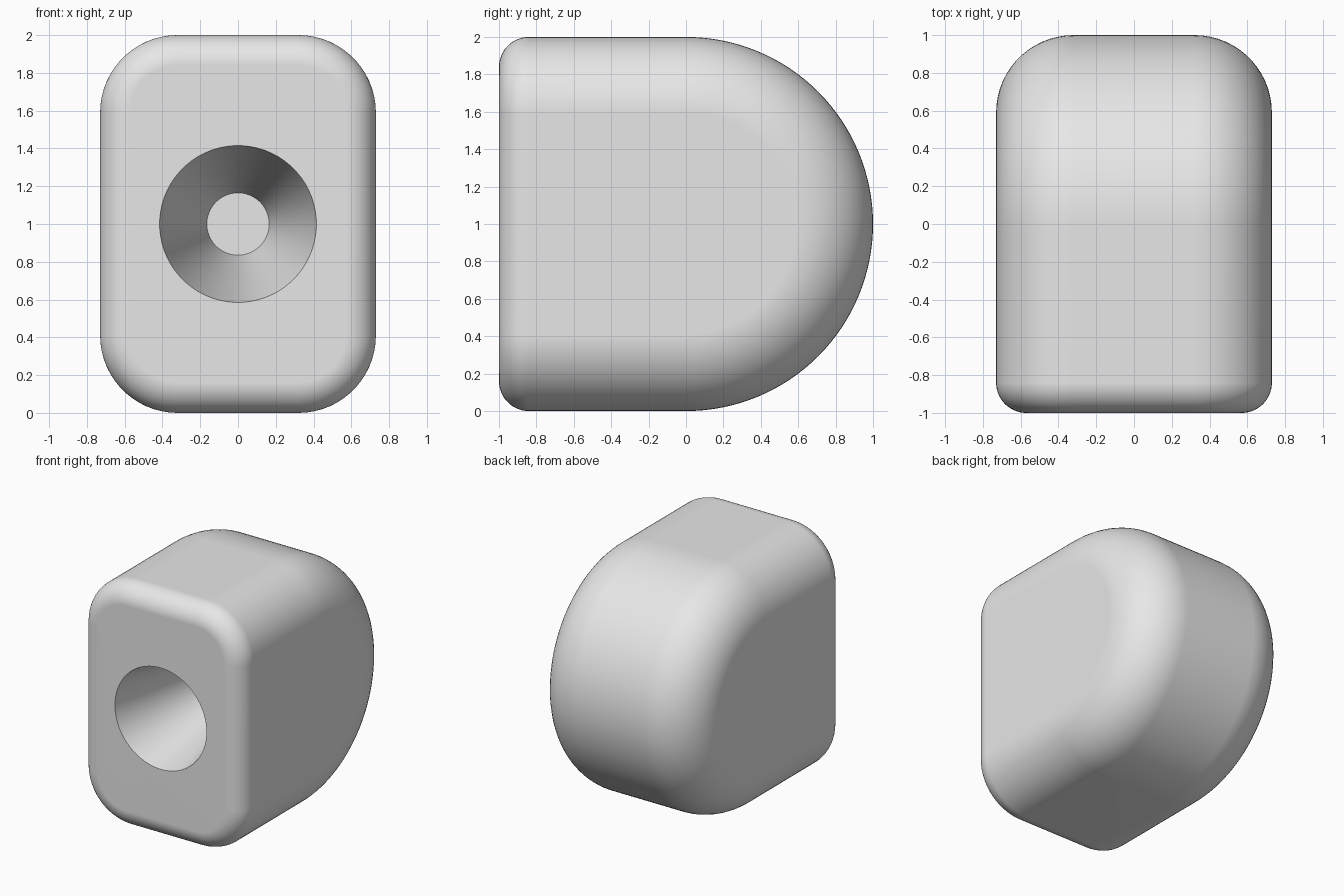
import bpy
import bmesh
from math import sin, cos, pi

if "Cube" in bpy.data.objects:
    bpy.data.objects.remove(bpy.data.objects["Cube"], do_unlink=True)

HALF_W, HALF_H = 0.73, 1.0
CORNER, FRONT_FILLET = 0.41, 0.16
STEPS = 15                    # segments per rounded corner
COUNT = 4 * (STEPS + 1)       # vertices per ring
ARC = 64                      # segments around the rounded back
HOLE_R, FLOOR_R, DEPTH = 0.415, 0.165, 1.1

bm = bmesh.new()


def rounded_ring(inset, y):
    """Rounded rectangle outline, counter-clockwise from the +x side."""
    ring = []
    r = CORNER - inset
    for q, (sx, sz) in enumerate([(1, 1), (-1, 1), (-1, -1), (1, -1)]):
        for i in range(STEPS + 1):
            a = (q + i / STEPS) * pi / 2
            ring.append(bm.verts.new((sx * (HALF_W - CORNER) + r * cos(a), y,
                                      HALF_H + sz * (HALF_H - CORNER) + r * sin(a))))
    return ring


def circle_ring(radius, y):
    angles = [(i + 0.5) * 2 * pi / COUNT for i in range(COUNT)]
    return [bm.verts.new((radius * cos(a), y, HALF_H + radius * sin(a))) for a in angles]


def bridge(a, b, closed=True):
    for i in range(len(a) if closed else len(a) - 1):
        j = (i + 1) % len(a)
        bm.faces.new((a[i], a[j], b[j], b[i]))


# Tapered blind hole, flat front and rounded front edge, then the straight body
floor = circle_ring(FLOOR_R, DEPTH - 1)
rings = [floor, circle_ring(HOLE_R, -1)]
for i in range(STEPS + 1):
    t = i / STEPS * pi / 2
    rings.append(rounded_ring(FRONT_FILLET * (1 - sin(t)), -1 + FRONT_FILLET * (1 - cos(t))))
rings.append(rounded_ring(0, 0))
for a, b in zip(rings, rings[1:]):
    bridge(a, b)
bm.faces.new(floor)

# Rounded back: upper half of the outline turned about the x axis
half = [v.co.copy() for v in rings[-1][:COUNT // 2]]
turned = []
for s in range(ARC + 1):
    p = s / ARC * pi
    turned.append([bm.verts.new((c.x, (c.z - HALF_H) * sin(p),
                                 HALF_H + (c.z - HALF_H) * cos(p))) for c in half])
for a, b in zip(turned, turned[1:]):
    bridge(a, b, closed=False)
for end in (0, -1):
    bm.faces.new([row[end] for row in turned])

bmesh.ops.remove_doubles(bm, verts=bm.verts, dist=0.0001)
bmesh.ops.recalc_face_normals(bm, faces=bm.faces)
mesh = bpy.data.meshes.new("rounded_block")
bm.to_mesh(mesh)
bm.free()

# Single grey material
grey = bpy.data.materials.new("light grey")
grey.use_nodes = True
grey.diffuse_color = (0.8, 0.8, 0.8, 1)
grey.node_tree.nodes["Principled BSDF"].inputs["Base Color"].default_value = (0.8, 0.8, 0.8, 1)
mesh.materials.append(grey)

block = bpy.data.objects.new("rounded_block", mesh)
bpy.context.collection.objects.link(block)
bpy.ops.object.select_all(action='DESELECT')
block.select_set(True)
bpy.context.view_layer.objects.active = block
bpy.ops.object.shade_smooth_by_angle(angle=pi / 6)

# Keep the large flats flat next to the rounded edges
weighted = block.modifiers.new("flat_faces", 'WEIGHTED_NORMAL')
weighted.keep_sharp = True
